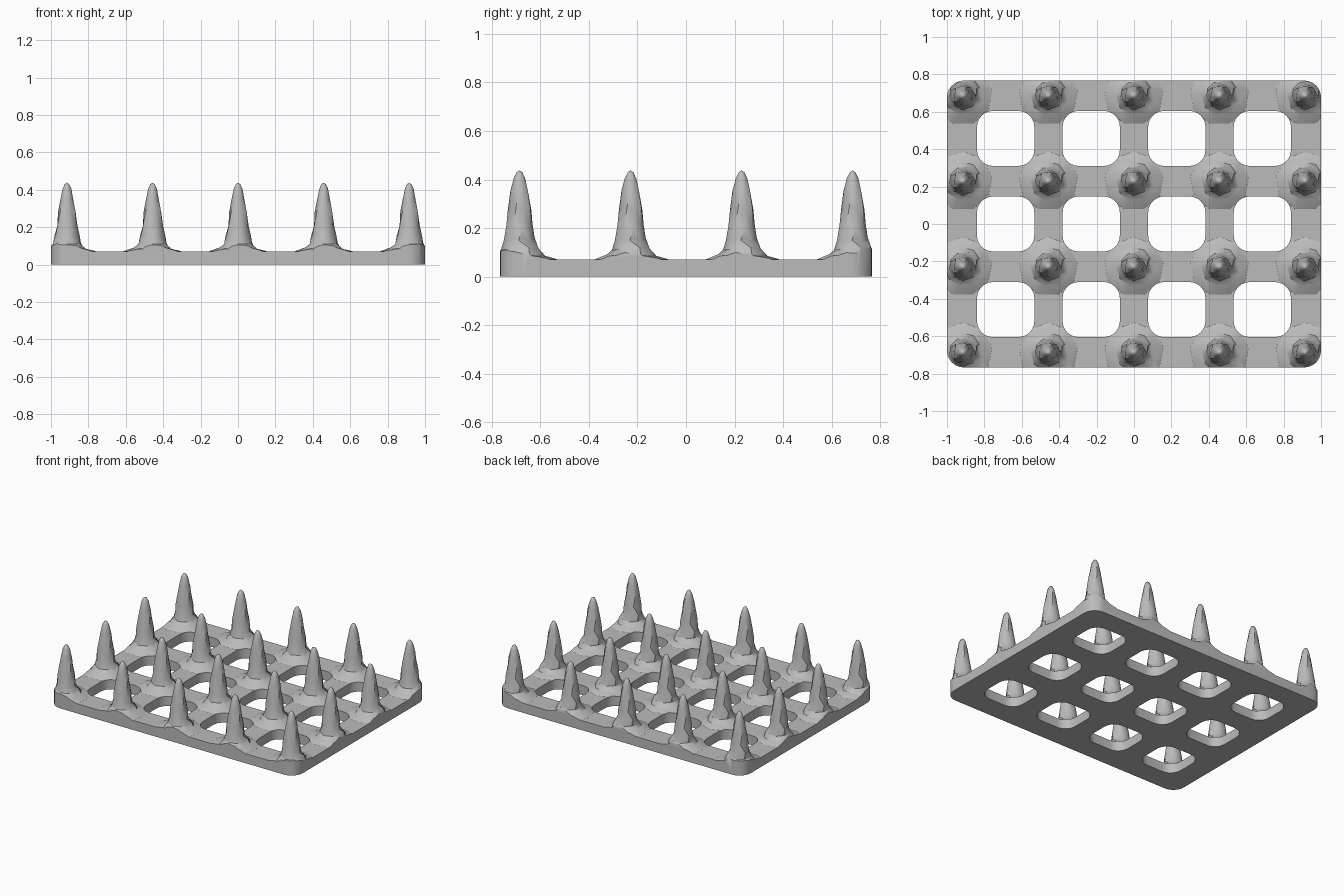
import bpy, bmesh, math, random

random.seed(4)
if "Cube" in bpy.data.objects:
    bpy.data.objects.remove(bpy.data.objects["Cube"])

PITCH = 0.4575
HALF_X, HALF_Y = 1.0, 0.767
THICK = 0.07


def make_object(name, bm):
    bmesh.ops.recalc_face_normals(bm, faces=bm.faces)
    mesh = bpy.data.meshes.new(name)
    bm.to_mesh(mesh)
    bm.free()
    obj = bpy.data.objects.new(name, mesh)
    bpy.context.collection.objects.link(obj)
    return obj


def rounded_prism(bm, cx, cy, hx, hy, radius, z0, z1, steps=6):
    """Upright block with rounded corners."""
    outline = []
    for corner, (sx, sy) in enumerate([(1, 1), (-1, 1), (-1, -1), (1, -1)]):
        for i in range(steps + 1):
            a = (corner + i / steps) * math.pi / 2
            outline.append((cx + sx * (hx - radius) + radius * math.cos(a),
                            cy + sy * (hy - radius) + radius * math.sin(a)))
    low = [bm.verts.new((x, y, z0)) for x, y in outline]
    high = [bm.verts.new((x, y, z1)) for x, y in outline]
    bm.faces.new(low[::-1])
    bm.faces.new(high)
    for i in range(len(low)):
        j = (i + 1) % len(low)
        bm.faces.new((low[i], low[j], high[j], high[i]))


# Radius and height pairs from the flared foot to the blunt tip
PROFILE = [(0.21, 0.03), (0.155, 0.072), (0.105, 0.088), (0.08, 0.115),
           (0.067, 0.155), (0.056, 0.21), (0.047, 0.28), (0.036, 0.35),
           (0.024, 0.405), (0.012, 0.43)]
SIDES = 9


def spike_shape():
    """One roughly hewn spike, reused at every crossing."""
    rings = []
    for k, (r, z) in enumerate(PROFILE):
        rough = 0.06 if 1 < k < 8 else 0.0
        ring = []
        for i in range(SIDES):
            a = math.tau * (i + 0.25 * k + random.uniform(-2, 2) * rough) / SIDES
            rr = r * (1 + random.uniform(-1.5, 1) * rough)
            zz = z + random.uniform(-1, 1) * rough * 0.1
            ring.append((rr * math.cos(a), rr * math.sin(a), zz))
        rings.append(ring)
    return rings


SHAPE = spike_shape()


def add_spike(bm, cx, cy):
    rings = [[bm.verts.new((cx + x, cy + y, z)) for x, y, z in ring] for ring in SHAPE]
    bm.faces.new(rings[0][::-1])
    tip = bm.verts.new((cx, cy, 0.438))
    for a, b in zip(rings, rings[1:]):
        for i in range(SIDES):
            j = (i + 1) % SIDES
            bm.faces.new((a[i], a[j], b[i]))
            bm.faces.new((a[j], b[j], b[i]))
    for i in range(SIDES):
        bm.faces.new((rings[-1][i], rings[-1][(i + 1) % SIDES], tip))


# Oversized slab, trimmed to the outline later
bm = bmesh.new()
rounded_prism(bm, 0, 0, HALF_X + 0.3, HALF_Y + 0.3, 0.1, -0.05, THICK)
grid = make_object("spiked_grid", bm)

# Spikes at every crossing
bm = bmesh.new()
for i in range(5):
    for j in range(4):
        add_spike(bm, (i - 2) * PITCH, (j - 1.5) * PITCH)
spikes = make_object("spike_shapes", bm)

# Outer outline
bm = bmesh.new()
rounded_prism(bm, 0, 0, HALF_X, HALF_Y, 0.09, 0, 0.6)
outline = make_object("outline_cutter", bm)

# Rounded openings between the crossings
bm = bmesh.new()
for i in range(4):
    for j in range(3):
        rounded_prism(bm, (i - 1.5) * PITCH, (j - 1) * PITCH, 0.153, 0.147, 0.085, -0.2, 0.8)
holes = make_object("opening_cutter", bm)

for helper, mode in ((spikes, 'UNION'), (outline, 'INTERSECT'), (holes, 'DIFFERENCE')):
    mod = grid.modifiers.new(helper.name, 'BOOLEAN')
    mod.operation, mod.solver, mod.object = mode, 'EXACT', helper

# Bake the trimmed shape, then drop the helpers
bpy.context.view_layer.update()
evaluated = grid.evaluated_get(bpy.context.evaluated_depsgraph_get())
baked = bpy.data.meshes.new_from_object(evaluated)
grid.modifiers.clear()
grid.data = baked
for helper in (spikes, outline, holes):
    bpy.data.objects.remove(helper)

# Single grey colour
grey = bpy.data.materials.new("plain_grey")
grey.use_nodes = True
colour = (0.5, 0.5, 0.5, 1)
grey.diffuse_color = colour
grey.node_tree.nodes["Principled BSDF"].inputs["Base Color"].default_value = colour
grid.data.materials.clear()
grid.data.materials.append(grey)

bpy.ops.object.select_all(action='DESELECT')
grid.select_set(True)
bpy.context.view_layer.objects.active = grid
bpy.ops.object.shade_smooth_by_angle(angle=math.radians(32))
